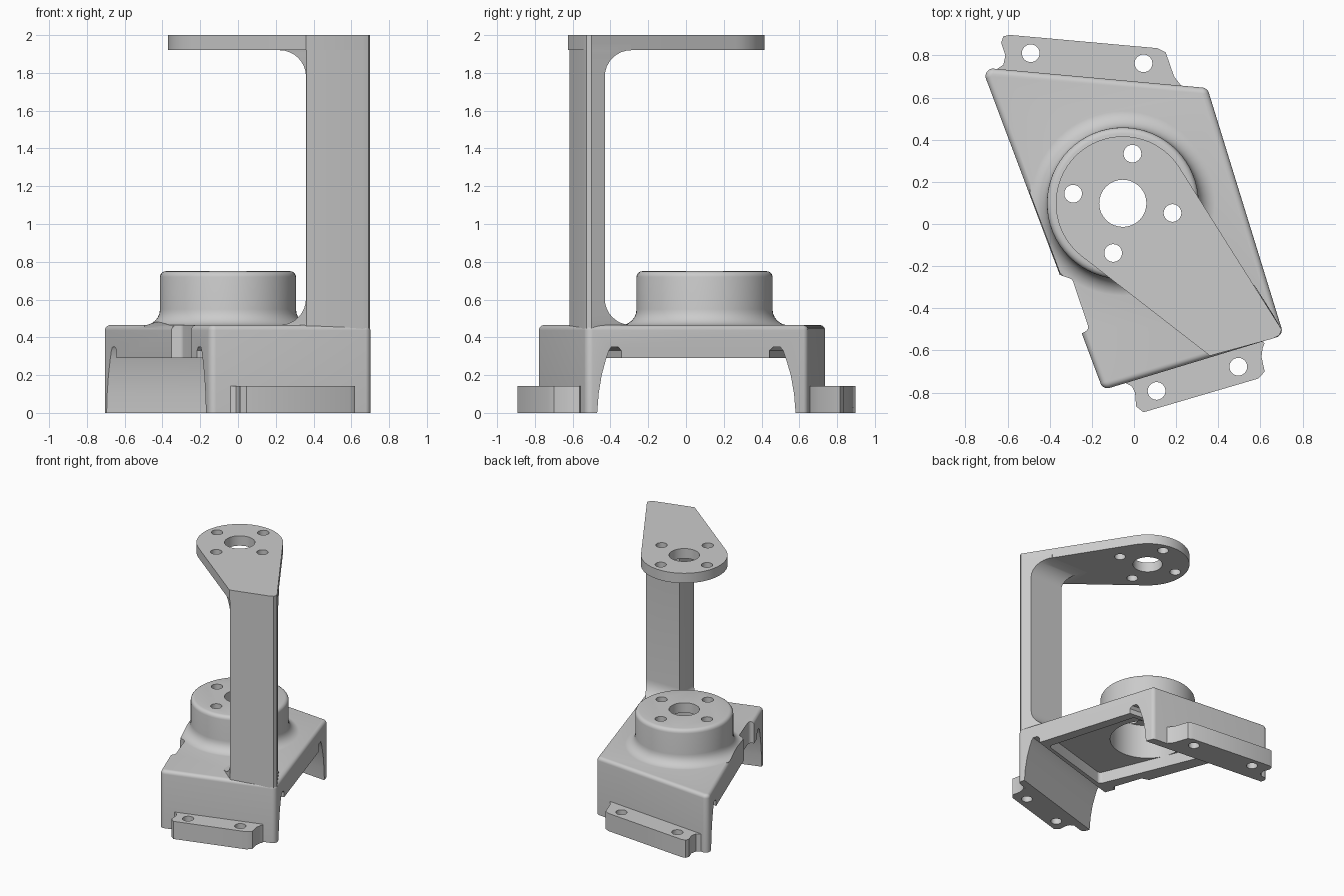
import bpy, bmesh, math
from mathutils import Vector

cube = bpy.data.objects.get("Cube")
if cube:
    bpy.data.objects.remove(cube, do_unlink=True)

mat = bpy.data.materials.new("light grey")
mat.use_nodes = True
GREY = (0.6, 0.6, 0.6, 1)
mat.diffuse_color = GREY
mat.node_tree.nodes["Principled BSDF"].inputs["Base Color"].default_value = GREY

CX, CY = -0.053, 0.098      # shared axis of hub and top plate
TOP = 0.465                 # base deck height


def loft(name, sections):
    """Closed solid through equal-length rings of 3D points."""
    bm = bmesh.new()
    rings = [[bm.verts.new(p) for p in s] for s in sections]
    n = len(rings[0])
    for a, b in zip(rings, rings[1:]):
        for i in range(n):
            j = (i + 1) % n
            bm.faces.new((a[i], a[j], b[j], b[i]))
    bm.faces.new(rings[0])
    bm.faces.new(rings[-1])
    bmesh.ops.recalc_face_normals(bm, faces=bm.faces)
    me = bpy.data.meshes.new(name)
    bm.to_mesh(me)
    bm.free()
    me.materials.append(mat)
    ob = bpy.data.objects.new(name, me)
    bpy.context.collection.objects.link(ob)
    return ob


def prism(name, pts, z0, z1):
    return loft(name, [[(x, y, z) for x, y in pts] for z in (z0, z1)])


def rounded(pts, r, inset=0):
    """Convex outline with corners of radius r, shrunk by inset."""
    out = []
    for i, p in enumerate(pts):
        p = Vector(p)
        u = (Vector(pts[i - 1]) - p).normalized()
        v = (Vector(pts[(i + 1) % len(pts)]) - p).normalized()
        half = u.angle(v) / 2
        centre = p + (u + v).normalized() * r / math.sin(half)
        start = p + u * r / math.tan(half) - centre
        end = p + v * r / math.tan(half) - centre
        for k in range(7):
            out.append(tuple(centre + start.lerp(end, k / 6).normalized() * (r - inset)))
    return out


def ring(r, n=64, x=CX, y=CY):
    return [(x + r * math.cos(2 * math.pi * i / n), y + r * math.sin(2 * math.pi * i / n))
            for i in range(n)]


def combine(ob, tool, op='DIFFERENCE'):
    """Boolean, trying the second solver if the first leaves nothing."""
    before = ob.data.copy()
    for solver in ('EXACT', 'MANIFOLD'):
        mod = ob.modifiers.new("shape", 'BOOLEAN')
        mod.operation, mod.object, mod.solver = op, tool, solver
        bpy.context.view_layer.objects.active = ob
        bpy.ops.object.modifier_apply(modifier=mod.name)
        if len(ob.data.polygons):
            break
        ob.data = before.copy()
    bpy.data.meshes.remove(before)
    bpy.data.objects.remove(tool, do_unlink=True)


def drill(ob, x, y, r, z0, z1):
    combine(ob, prism("drill", ring(r, 32, x, y), z0, z1))


def drill_bolt_pattern(ob, z0, z1):
    drill(ob, CX, CY, 0.112, z0, z1)
    for k in range(4):
        a = math.radians(79 + 90 * k)
        drill(ob, CX + 0.24 * math.cos(a), CY + 0.24 * math.sin(a), 0.042, z0, z1)


def front_y(x, t):
    return -0.739 + 0.298 * x + 1.04 * t


def back_y(x, t):
    return 0.672 - 0.086 * x - t


# Base block with a rounded top rim
outline = [(-0.722, 0.742), (0.348, 0.645), (0.71, -0.527), (-0.147, -0.787)]
rim = 0.028
sections = [[(x, y, 0) for x, y in rounded(outline, 0.035)]]
for i in range(6):
    a = math.pi / 2 * i / 5
    z = TOP - rim * (1 - math.sin(a))
    sections.append([(x, y, z) for x, y in rounded(outline, 0.035, rim * (1 - math.cos(a)))])
body = loft("base", sections)

# Hub with flared foot and rounded top, trimmed to the base outline
foot, lip = 0.085, 0.03
profile = [(0.36 + foot, TOP - 0.06)]
for i in range(7):
    a = math.pi / 2 * i / 6
    profile.append((0.36 + foot * (1 - math.sin(a)), TOP - 0.001 + foot * (1 - math.cos(a))))
for i in range(5):
    a = math.pi / 2 * i / 4
    profile.append((0.36 - lip * (1 - math.cos(a)), 0.75 - lip * (1 - math.sin(a))))
hub = loft("hub", [[(x, y, z) for x, y in ring(r)] for r, z in profile])
combine(hub, prism("hub_limit", rounded(outline, 0.035, 0.004), 0.1, 1), 'INTERSECT')
combine(body, hub, 'UNION')

# Arch between the legs, with a channel beside each leg
leg = [(0.058, -0.1), (0.06, 0), (0.068, 0.1), (0.085, 0.2), (0.108, 0.28), (0.125, 0.33),
       (0.14, 0.35), (0.175, 0.35), (0.195, 0.33), (0.195, 0.29)]
sections = []
for x in (-1.0, 1.0):
    sections.append([(x, front_y(x, t), z) for t, z in leg]
                    + [(x, back_y(x, t), z) for t, z in reversed(leg)])
combine(body, loft("arch", sections))

# Underside pocket and hollow hub
pocket = [(-0.10, -0.53), (0.56, -0.34), (0.345, 0.41), (-0.51, 0.46)]
combine(body, prism("pocket", rounded(pocket, 0.03), 0.2, 0.385))
combine(body, prism("hub_hollow", ring(0.285), 0.22, 0.67))

# Recess in the side edge
recess = [(-0.5, -0.19), (-0.293, -0.262), (-0.212, -0.5), (-0.4, -0.60)]
combine(body, prism("recess", rounded(recess, 0.025), 0.1, 0.6))
drill_bolt_pattern(body, 0.6, 0.8)

# Post, flaring into the deck and the top plate
flare = 0.14
curve = []
for i in range(9):
    a = math.pi / 2 * i / 8
    curve.append((flare * (1 - math.sin(a)), flare * (1 - math.cos(a))))
# Each pair is (height, spread of the two inner walls)
levels = [(TOP - 0.04, flare)] + [(TOP + h, d) for h, d in reversed(curve)]
levels += [(1.92 - h, d) for h, d in curve] + [(1.95, flare)]
sections = []
for z, d in levels:
    pts = [(0.362, -0.618), (0.66, -0.541), (0.69, -0.528), (0.70, -0.50),
           (0.66 - 0.63 * d, -0.43 + d), (0.36 - d, -0.43 + d), (0.36 - d, -0.612 + 0.783 * d)]
    sections.append([(x, y, z) for x, y in pts])
post = loft("post", sections)

# Teardrop top plate
arc = [math.radians(32 + 200 * i / 40) for i in range(41)]
plate_pts = [(CX + 0.318 * math.cos(a), CY + 0.318 * math.sin(a)) for a in arc]
plate_pts += [(0.36, -0.625), (0.66, -0.543), (0.69, -0.528), (0.70, -0.50)]
plate = prism("top_plate", plate_pts, 1.92, 2.0)
drill_bolt_pattern(plate, 1.8, 2.1)

# Mounting flanges
front_pts = [(0.0, -0.71), (-0.045, -0.752), (-0.01, -0.77), (0.005, -0.80), (0.01, -0.865),
             (0.045, -0.893), (0.59, -0.733), (0.62, -0.70), (0.605, -0.63), (0.61, -0.59),
             (0.62, -0.565), (0.58, -0.54)]
back_pts = [(-0.62, 0.70), (-0.655, 0.732), (-0.62, 0.755), (-0.61, 0.80), (-0.63, 0.86),
            (-0.62, 0.89), (-0.59, 0.897), (0.11, 0.834), (0.15, 0.815), (0.19, 0.70),
            (0.225, 0.655), (0.2, 0.64)]
flanges = []
for name, pts, holes in (("front_flange", front_pts, [(0.107, -0.792), (0.495, -0.677)]),
                         ("back_flange", back_pts, [(-0.49, 0.81), (0.045, 0.762)])):
    flange = prism(name, pts, 0, 0.143)
    for x, y in holes:
        drill(flange, x, y, 0.042, -0.1, 0.3)
    flanges.append(flange)

# Smooth shading with crisp edges
bpy.ops.object.select_all(action='DESELECT')
for ob in [body, post, plate] + flanges:
    ob.select_set(True)
    bpy.context.view_layer.objects.active = ob
bpy.ops.object.shade_smooth_by_angle(angle=math.radians(32))
